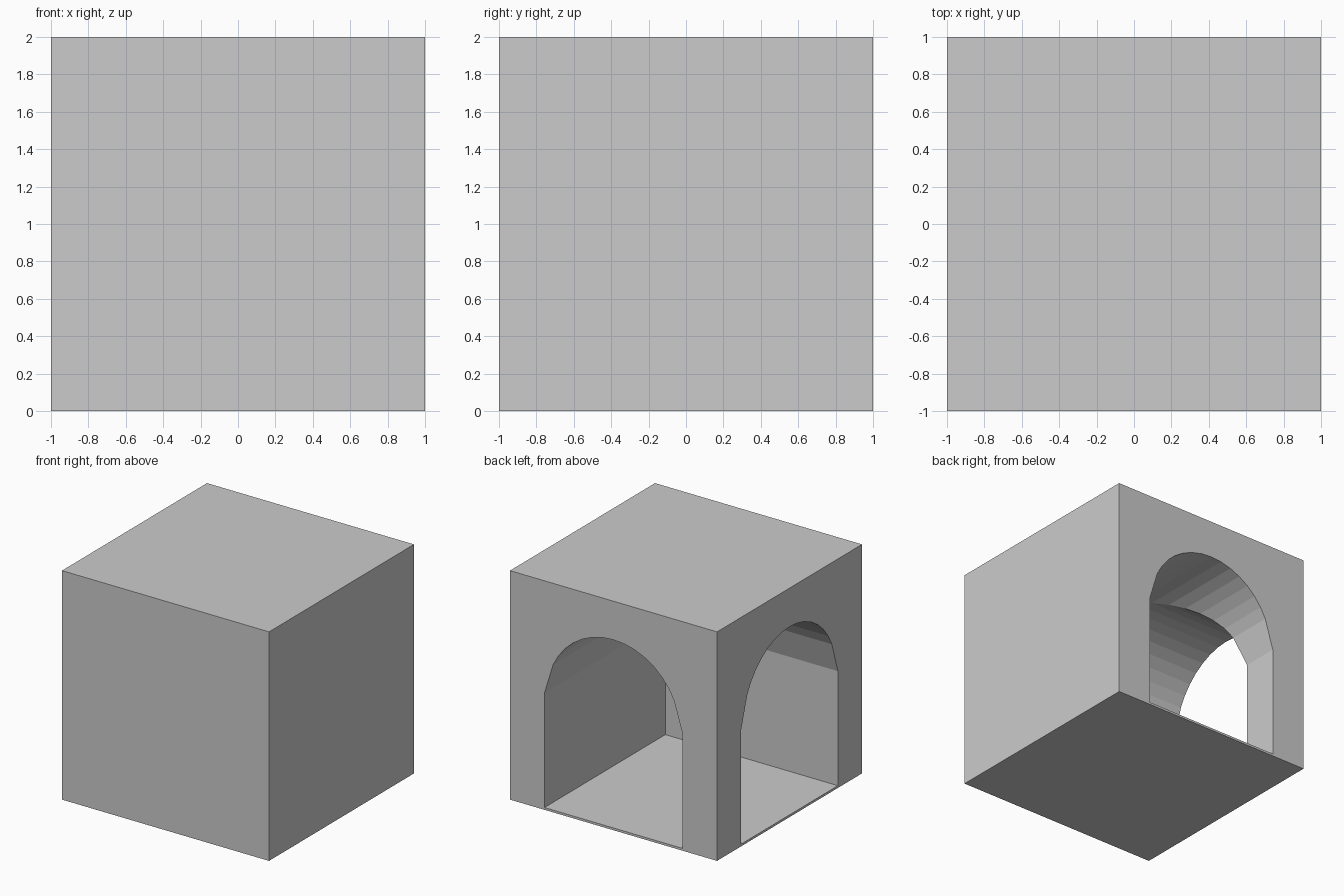
import bpy, bmesh, math

if "Cube" in bpy.data.objects:
    bpy.data.objects.remove(bpy.data.objects["Cube"])

HALF = 0.667      # half width of the passage
FLOOR = 0.02      # floor thickness
SPRING = 1.02     # where the arch starts
RADIUS, SEGS, START = 0.643, 14, math.radians(24.5)

# Arch profile: (across, height)
profile = [(-HALF, FLOOR), (HALF, FLOOR), (HALF, SPRING)]
for i in range(SEGS + 1):
    a = START + (math.pi - 2 * START) * i / SEGS
    profile.append((RADIUS * math.cos(a), SPRING + RADIUS * math.sin(a)))
profile.append((-HALF, SPRING))

# Solid block
bpy.ops.mesh.primitive_cube_add(size=2, location=(0, 0, 1))
block = bpy.context.object
block.name = "corner_passage_block"

# Passage: profile swept from the back, mitred at the centre, out to the left
bm = bmesh.new()
rings = [
    [bm.verts.new((u, 1.2, z)) for u, z in profile],
    [bm.verts.new((u, -u, z)) for u, z in profile],
    [bm.verts.new((-1.2, -u, z)) for u, z in profile],
]
n = len(profile)
for r0, r1 in zip(rings, rings[1:]):
    for i in range(n):
        j = (i + 1) % n
        bm.faces.new((r0[i], r0[j], r1[j], r1[i]))
bm.faces.new(rings[0])
bm.faces.new(rings[-1])
bmesh.ops.recalc_face_normals(bm, faces=bm.faces)
mesh = bpy.data.meshes.new("passage_cutter")
bm.to_mesh(mesh)
bm.free()
cutter = bpy.data.objects.new("passage_cutter", mesh)
bpy.context.collection.objects.link(cutter)
cutter.hide_render = True

# Carve the passage out of the block
mod = block.modifiers.new("carve", "BOOLEAN")
mod.operation = "DIFFERENCE"
mod.solver = "EXACT"
mod.object = cutter
bpy.context.view_layer.objects.active = block
bpy.ops.object.modifier_apply(modifier=mod.name)
bpy.data.objects.remove(cutter)
